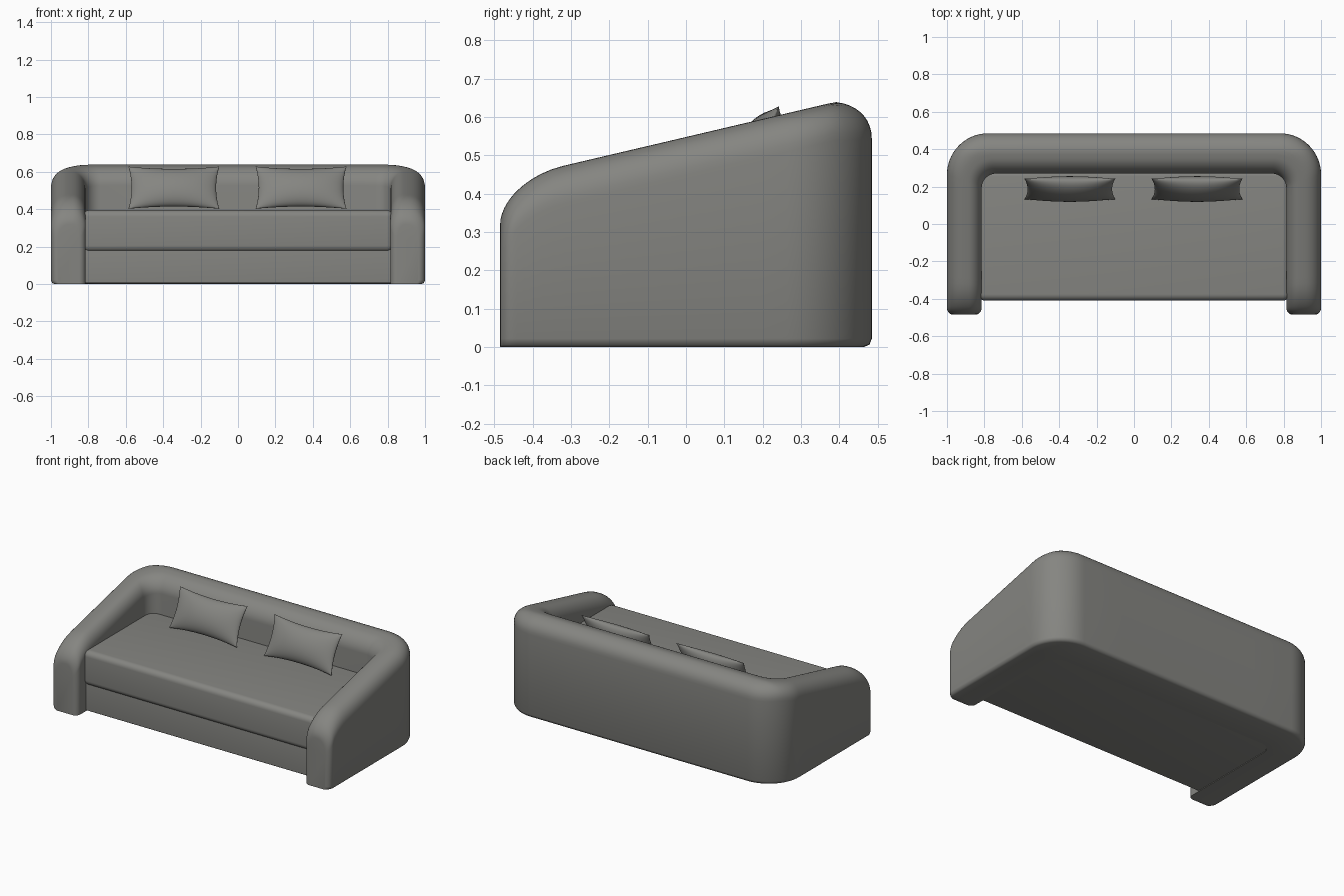
import bpy, bmesh, math
from mathutils import Matrix

if "Cube" in bpy.data.objects:
    bpy.data.objects.remove(bpy.data.objects["Cube"])

fabric = bpy.data.materials.new("warm_grey_fabric")
fabric.diffuse_color = (0.235, 0.235, 0.22, 1)
fabric.use_nodes = True
fabric.node_tree.nodes["Principled BSDF"].inputs["Base Color"].default_value = fabric.diffuse_color


def finish(bm, name, angle=40):
    bmesh.ops.recalc_face_normals(bm, faces=bm.faces)
    me = bpy.data.meshes.new(name)
    bm.to_mesh(me)
    bm.free()
    me.materials.append(fabric)
    ob = bpy.data.objects.new(name, me)
    bpy.context.collection.objects.link(ob)
    bpy.ops.object.select_all(action='DESELECT')
    ob.select_set(True)
    bpy.context.view_layer.objects.active = ob
    bpy.ops.object.shade_smooth_by_angle(angle=math.radians(angle))
    return ob


def lerp(a, b, t):
    return a + (b - a) * t


# Sloping top line of the arms and back, rounded off at the front
def top_height(y):
    h = min(0.548 + 0.235 * y, 0.64)
    u = min(max((-0.32 - y) / 0.165, 0), 1)
    return h - 0.115 * (1 - math.sqrt(1 - u * u))


# Plan stations of the left half: (outer x, y, inner x, y)
half = []
for i in range(7):
    a = math.radians(15 * i)
    inset = 0.035 * (1 - math.sin(a))
    y = -0.45 - 0.035 * math.cos(a)
    half.append((-1 + inset, y, -0.815 - inset, y))
for i in range(1, 19):
    t = (i / 18) ** 1.5
    half.append((-1, lerp(-0.45, 0.265, t), -0.815, lerp(-0.45, 0.19, t)))
for i in range(1, 15):
    a = math.radians(90 * i / 14)
    c, s = math.cos(a), math.sin(a)
    half.append((-0.78 - 0.22 * c, 0.265 + 0.22 * s,
                 -0.735 - 0.08 * c, 0.19 + 0.08 * s))
half += [(-0.5, 0.485, -0.5, 0.27), (-0.2, 0.485, -0.2, 0.27)]
stations = half + [(-a, b, -c, d) for a, b, c, d in reversed(half)]

# Wall cross-section: (fraction across, height, is drop from the top line)
section = [(0.1, 0, False), (0.03, 0.006, False), (0, 0.022, False)]
for i in range(11):
    a = math.radians(9 * i)
    section.append((0.53 * (1 - math.cos(a) ** 0.9),
                    0.1 * (1 - math.sin(a) ** 0.9), True))
for i in range(11):
    a = math.radians(9 * i)
    section.append((1 - 0.38 * (1 - math.sin(a)),
                    0.085 * (1 - math.cos(a)), True))
section.append((1, 0, False))

# Arms and back in one swept shell
bm = bmesh.new()
rings = []
for ox, oy, ix, iy in stations:
    ring = []
    for f, h, drop in section:
        x, y = lerp(ox, ix, f), lerp(oy, iy, f)
        ring.append(bm.verts.new((x, y, top_height(y) - h if drop else h)))
    rings.append(ring)
n = len(section)
for r, q in zip(rings, rings[1:]):
    for j in range(n):
        k = (j + 1) % n
        bm.faces.new((r[j], r[k], q[k], q[j]))
bm.faces.new(rings[0])
bm.faces.new(rings[-1])
finish(bm, "arms_and_back", 50)


# Soft-edged boxes for the base and the seat
def soft_box(name, x, y0, y1, z0, z1, radius):
    bm = bmesh.new()
    bmesh.ops.create_cube(bm, size=1)
    for v in bm.verts:
        v.co = (v.co.x * 2 * x, lerp(y0, y1, v.co.y + 0.5), lerp(z0, z1, v.co.z + 0.5))
    bmesh.ops.bevel(bm, geom=bm.edges[:], offset=radius, segments=6,
                    profile=0.5, affect='EDGES')
    return finish(bm, name)


soft_box("base", 0.825, -0.395, 0.29, 0.004, 0.2, 0.008)
soft_box("seat_cushion", 0.83, -0.41, 0.29, 0.172, 0.395, 0.035)


# Pinched cushions leaning on the back
def pillow(name, x):
    bm = bmesh.new()
    nu, nv = 28, 18
    grid = {}
    for side in (1, -1):
        for i in range(nu + 1):
            for j in range(nv + 1):
                u = -math.cos(math.pi * i / nu)
                v = -math.cos(math.pi * j / nv)
                thick = 0.056 * (max(0, (1 - u * u) * (1 - v * v))) ** 0.55
                grid[side, i, j] = bm.verts.new((
                    0.243 * u * (1 - 0.07 * (1 - v * v)), side * thick,
                    0.126 * v * (1 - 0.13 * (1 - u * u))))
        for i in range(nu):
            for j in range(nv):
                bm.faces.new([grid[side, i + a, j + b]
                              for a, b in ((0, 0), (1, 0), (1, 1), (0, 1))])
    bmesh.ops.remove_doubles(bm, verts=bm.verts, dist=0.0002)
    bmesh.ops.transform(bm, verts=bm.verts,
                        matrix=Matrix.Translation((x, 0.187, 0.515))
                        @ Matrix.Rotation(math.radians(-26), 4, 'X'))
    finish(bm, name, 75)


pillow("left_pillow", -0.343)
pillow("right_pillow", 0.337)
